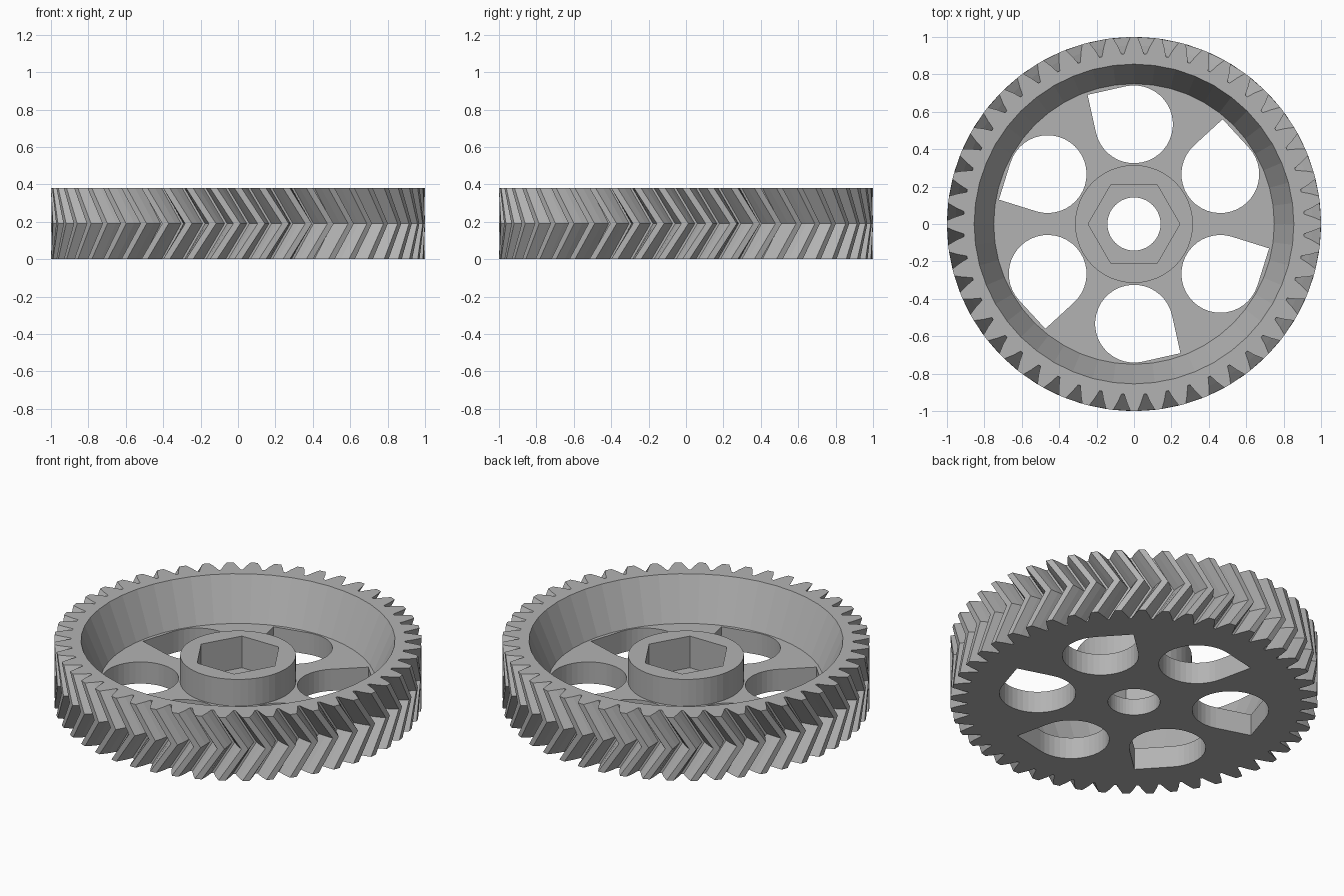
import bpy
from math import sin, cos, pi, radians

TEETH, HEIGHT, TWIST = 48, 0.38, 0.125
FLOOR, HUB_TOP, POCKET = 0.13, 0.29, 0.10

default = bpy.data.objects.get("Cube")
if default:
    bpy.data.objects.remove(default)

grey = bpy.data.materials.new("plain grey")
grey.use_nodes = True
color = (0.45, 0.45, 0.45, 1)
grey.diffuse_color = color
grey.node_tree.nodes["Principled BSDF"].inputs["Base Color"].default_value = color


def loft(name, rings):
    """Closed solid skinned through equal rings of points, listed bottom to top."""
    n = len(rings[0])
    verts = [p for ring in rings for p in ring]
    faces = [tuple(reversed(range(n))), tuple(range(len(verts) - n, len(verts)))]
    for k in range(len(rings) - 1):
        for i in range(n):
            j = (i + 1) % n
            faces.append((k * n + i, k * n + j, (k + 1) * n + j, (k + 1) * n + i))
    mesh = bpy.data.meshes.new(name)
    mesh.from_pydata(verts, [], faces)
    mesh.materials.append(grey)
    obj = bpy.data.objects.new(name, mesh)
    bpy.context.collection.objects.link(obj)
    return obj


def circle(r, z, n=48):
    return [(r * cos(2 * pi * i / n), r * sin(2 * pi * i / n), z) for i in range(n)]


def tooth_ring(z, turn):
    """Gear outline: flanks curve from wide roots to narrow tips."""
    flank = [(0.91, -0.058), (0.955, -0.040), (1.0, -0.019)]
    tooth = flank + [(r, -a) for r, a in reversed(flank)]
    return [(r * cos(t), r * sin(t), z)
            for k in range(TEETH) for r, a in tooth
            for t in [2 * pi * k / TEETH + a + turn]]


def teardrop(angle, z):
    """Round spoke opening with one square corner, swept to one side."""
    cx, cy, r = 0.533 * cos(angle), 0.533 * sin(angle), 0.208
    point = angle + radians(57.6)
    arc = [point + pi / 4 + 1.5 * pi * i / 30 for i in range(31)]
    ring = [(cx + r * cos(a), cy + r * sin(a), z) for a in arc]
    tip = r * 2 ** 0.5
    return ring + [(cx + tip * cos(point), cy + tip * sin(point), z)]


# Toothed body with herringbone twist
gear = loft("herringbone_gear", [tooth_ring(0, 0),
                                 tooth_ring(HEIGHT / 2, TWIST),
                                 tooth_ring(HEIGHT, 0)])

# Tapered recess that leaves the rim, web and hub
cutters = [loft("recess_cutter", [circle(0.315, HUB_TOP), circle(0.315, FLOOR),
                                  circle(0.75, FLOOR), circle(0.859, HEIGHT + 0.01),
                                  ])]
# Hexagonal pocket and shaft bore
cutters.append(loft("hex_cutter", [circle(0.245, POCKET, 6), circle(0.245, 0.5, 6)]))
cutters.append(loft("bore_cutter", [circle(0.142, -0.1), circle(0.142, 0.2)]))
# Six openings between the spokes
for k in range(6):
    a = pi / 2 + k * pi / 3
    cutters.append(loft("spoke_cutter", [teardrop(a, -0.1), teardrop(a, 0.25)]))

bpy.context.view_layer.objects.active = gear
for cutter in cutters:
    cutter.hide_render = True
    mod = gear.modifiers.new("cut", 'BOOLEAN')
    mod.operation, mod.solver, mod.object = 'DIFFERENCE', 'EXACT', cutter
    bpy.ops.object.modifier_apply(modifier=mod.name)
    bpy.data.objects.remove(cutter)
